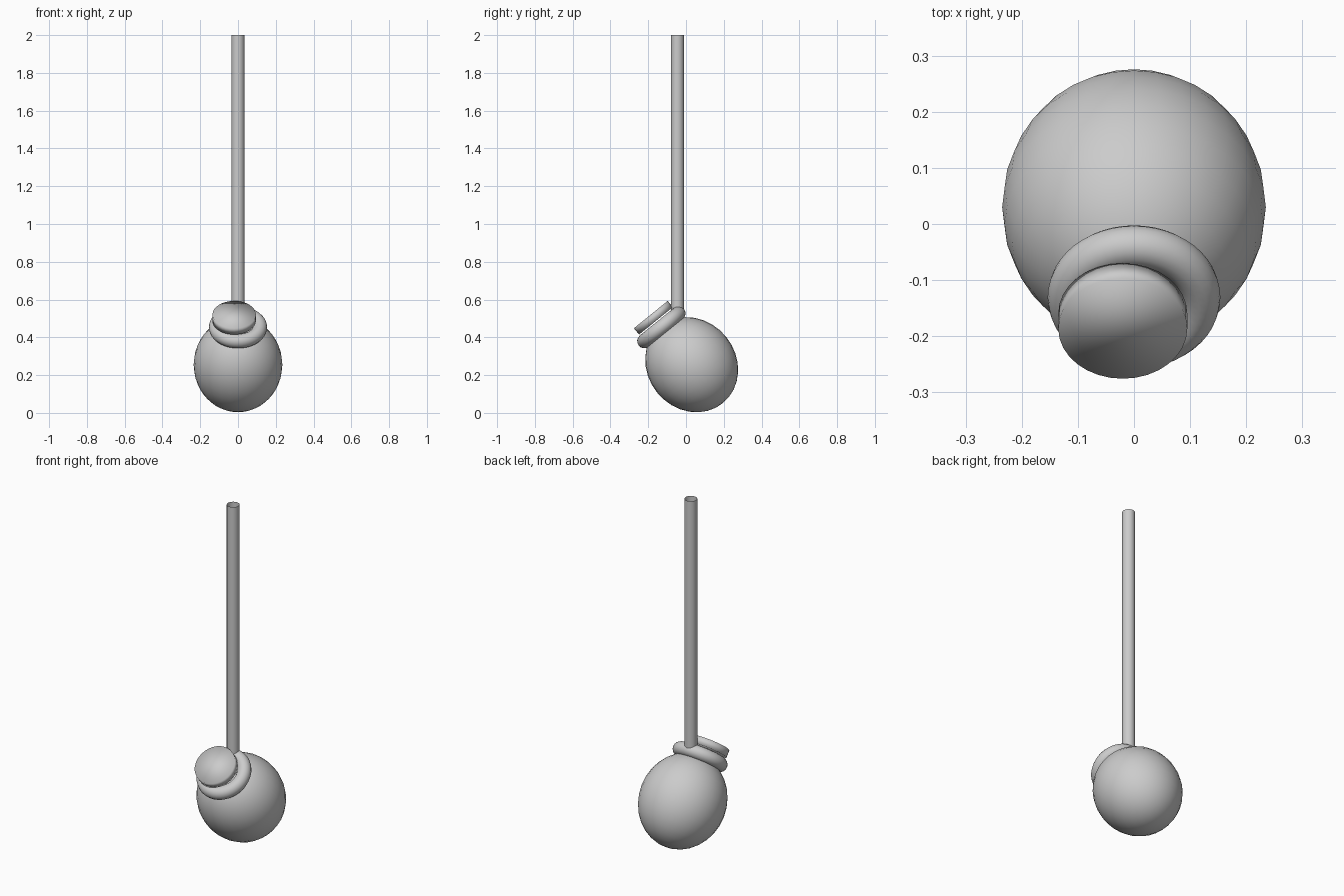
import bpy
from math import radians
from mathutils import Vector, Matrix

if "Cube" in bpy.data.objects:
    bpy.data.objects.remove(bpy.data.objects["Cube"])

# Common tilt: the jar leans towards the front
TILT = Matrix.Rotation(radians(39), 4, 'X')
CENTRE = Vector((0, 0.03, 0.255))


def finish(name, local=(0, 0, 0), scale=(1, 1, 1), smooth=True):
    """Name the new primitive and place it in the tilted jar frame."""
    ob = bpy.context.object
    ob.name = name
    ob.matrix_world = (Matrix.Translation(CENTRE) @ TILT
                       @ Matrix.Translation(Vector(local))
                       @ Matrix.Diagonal((*scale, 1)))
    if smooth:
        bpy.ops.object.shade_smooth()
    return ob


# Jar body: slightly elongated sphere
bpy.ops.mesh.primitive_uv_sphere_add(segments=32, ring_count=16, radius=1)
finish("jar_body", scale=(0.235, 0.235, 0.262))

# Rounded rim around the mouth
bpy.ops.mesh.primitive_torus_add(major_segments=48, minor_segments=16,
                                 major_radius=0.116, minor_radius=0.038)
finish("jar_rim", local=(0, 0, 0.255))

# Lid disc, pushed a little to one side
bpy.ops.mesh.primitive_cylinder_add(vertices=32, radius=0.115, depth=0.043)
finish("jar_lid", local=(-0.02, -0.001, 0.321))

# Upright hollow pole, open at both ends
bpy.ops.mesh.primitive_cylinder_add(vertices=32, radius=0.034, depth=1.5,
                                    end_fill_type='NOTHING',
                                    location=(0, -0.045, 1.25))
pole = bpy.context.object
pole.name = "pole"
bpy.ops.object.shade_smooth()
